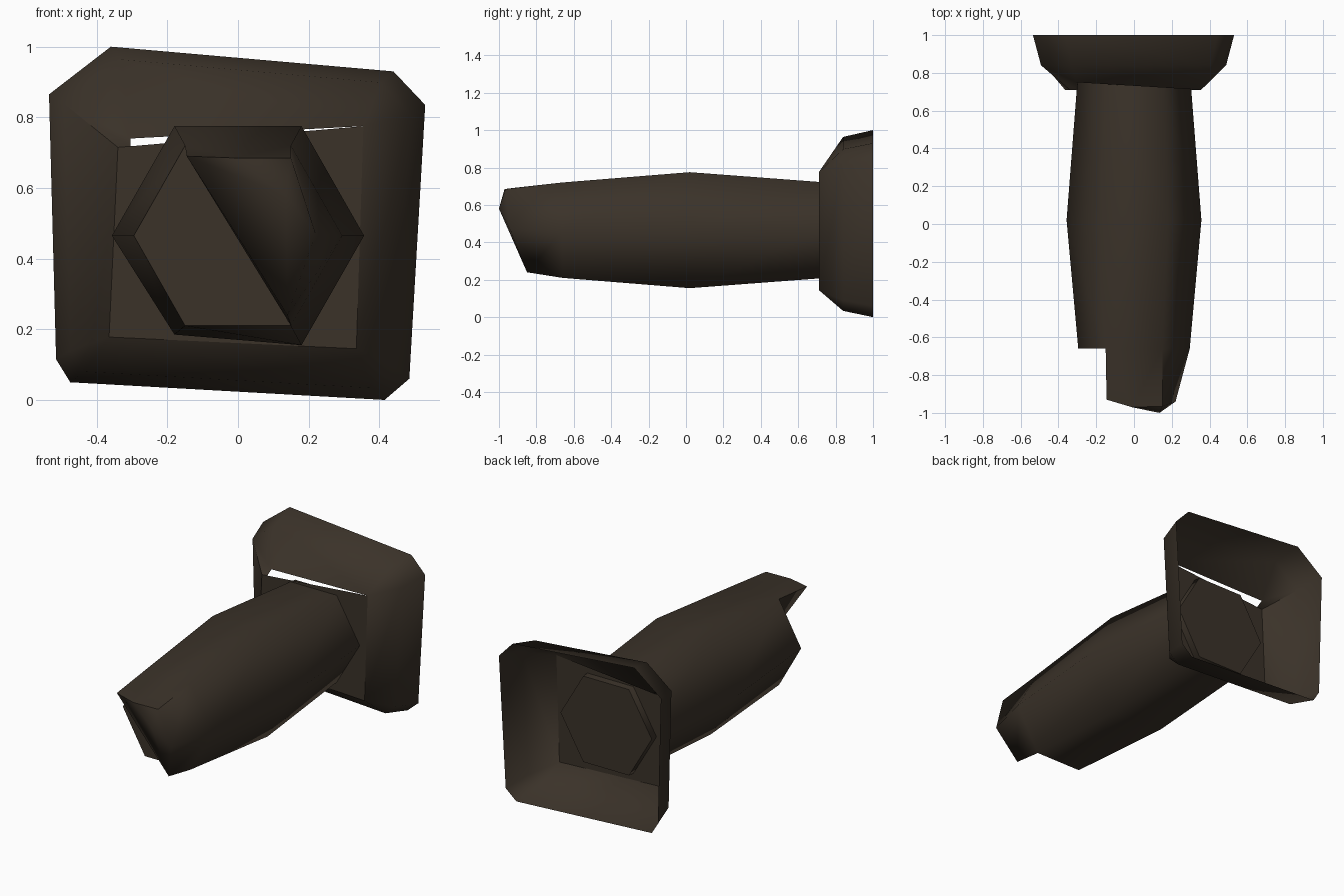
import bpy, bmesh
from mathutils import Vector

cube = bpy.data.objects.get("Cube")
if cube:
    bpy.data.objects.remove(cube)

wood = bpy.data.materials.new("dark brown wood")
wood.use_nodes = True
COLOUR = (0.043, 0.032, 0.022, 1)
wood.diffuse_color = COLOUR
wood.node_tree.nodes["Principled BSDF"].inputs["Base Color"].default_value = COLOUR


def finish(name, bm, angle):
    mesh = bpy.data.meshes.new(name)
    bmesh.ops.recalc_face_normals(bm, faces=bm.faces)
    bm.to_mesh(mesh)
    bm.free()
    mesh.materials.append(wood)
    obj = bpy.data.objects.new(name, mesh)
    bpy.context.collection.objects.link(obj)
    bpy.ops.object.select_all(action="DESELECT")
    obj.select_set(True)
    bpy.context.view_layer.objects.active = obj
    bpy.ops.object.shade_smooth_by_angle(angle=angle)
    return obj


def ring(bm, points, y):
    return [bm.verts.new((x, y, z)) for x, z in points]


def bridge(bm, a, b):
    n = len(a)
    for i in range(n):
        j = (i + 1) % n
        bm.faces.new((a[i], a[j], b[j], b[i]))


# Six-sided log, widest at the middle
def hexagon(wide, half, top, bottom):
    mid = 0.465
    return [(-half, top), (half, top), (wide, mid),
            (half, bottom), (-half, bottom), (-wide, mid)]


bm = bmesh.new()
back = ring(bm, hexagon(0.30, 0.15, 0.72, 0.21), 0.75)
belly_points = hexagon(0.357, 0.18, 0.775, 0.155)
belly_points[4] = (-0.18, 0.185)
belly = ring(bm, belly_points, 0.02)
front = ring(bm, hexagon(0.295, 0.15, 0.72, 0.21), -0.66)
bridge(bm, back, belly)
bridge(bm, belly, front)
bm.faces.new(back)

# Broken end: lower half cut flat, upper half runs on to a point
a, b, c, d, e, f = front
bm.faces.new((d, e, f, a))
a2, m2, b2, c2, d2, tip = [bm.verts.new(p) for p in (
    (-0.145, -0.93, 0.69), (-0.01, -0.97, 0.685), (0.15, -0.965, 0.685),
    (0.22, -0.94, 0.47), (0.14, -0.85, 0.24), (0.135, -1.0, 0.58))]
for face in ((a, a2, m2), (a, m2, b), (b, m2, b2), (b, b2, c2, c),
             (c, c2, d2, d), (d, d2, a2, a)):
    bm.faces.new(face)
rim = [a2, m2, b2, c2, d2]
for i in range(5):
    bm.faces.new((rim[i], rim[(i + 1) % 5], tip))
finish("log", bm, 1.13)

# Flat plate behind the log
plate_corners = [(-0.34, 0.715), (0.355, 0.775), (0.335, 0.145), (-0.365, 0.178)]
bm = bmesh.new()
bm.faces.new(ring(bm, plate_corners, 0.71))
finish("base_plate", bm, 0.5)

# Open flared collar around the plate, with cut corners
outline = [(-0.36, 1.0), (0.44, 0.93), (0.53, 0.835), (0.485, 0.06),
           (0.415, 0.0), (-0.475, 0.05), (-0.515, 0.115), (-0.535, 0.865)]
bm = bmesh.new()
outer = ring(bm, outline, 1.0)
middle = ring(bm, [(x * 0.92, 0.48 + (z - 0.48) * 0.93) for x, z in outline], 0.84)
bridge(bm, outer, middle)
tl, tr, br, bl = ring(bm, plate_corners, 0.71)
# The top panel lifts off the plate, leaving a thin wedge gap
lifted = bm.verts.new((-0.305, 0.75, 0.74))
seam = bm.verts.new((-0.305, 0.71, 0.718))
for face in ((middle[0], middle[1], tr, lifted), (middle[1], middle[2], tr),
             (middle[2], middle[3], br, tr), (middle[3], middle[4], br),
             (middle[4], middle[5], bl, br), (middle[5], middle[6], bl),
             (middle[6], middle[7], tl, bl), (middle[7], middle[0], lifted),
             (middle[7], lifted, seam, tl)):
    bm.faces.new(face)
finish("collar", bm, 1.13)
